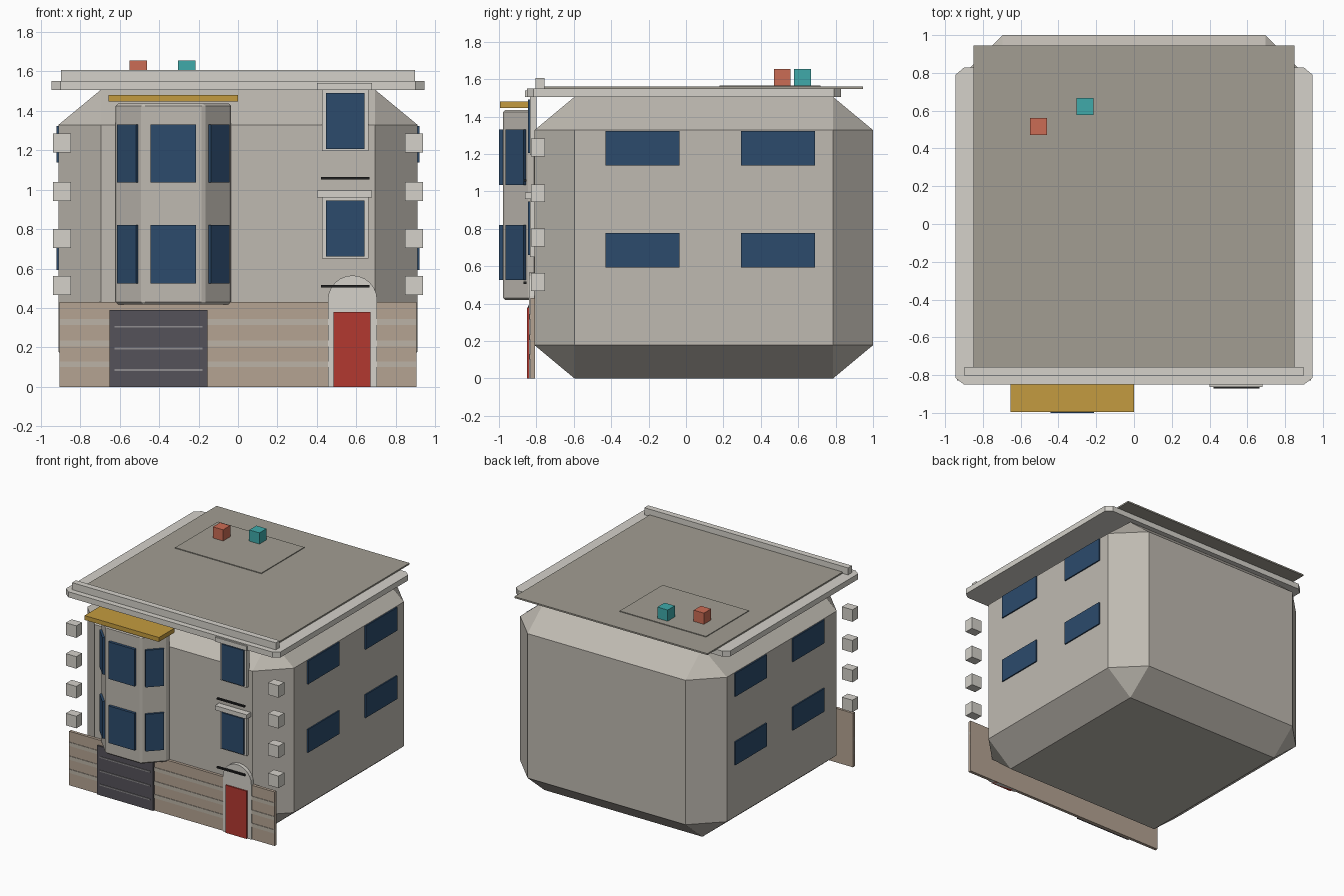
import bpy, bmesh, math

if "Cube" in bpy.data.objects:
    bpy.data.objects.remove(bpy.data.objects["Cube"])

def material(name, rgb):
    m = bpy.data.materials.new(name)
    m.diffuse_color = (*rgb, 1)
    m.use_nodes = True
    m.node_tree.nodes["Principled BSDF"].inputs["Base Color"].default_value = m.diffuse_color
    return m

STONE = material("stone", (0.52, 0.49, 0.44))
TRIM = material("trim", (0.66, 0.64, 0.59))
TAN = material("tan_stone", (0.46, 0.37, 0.29))
BAND = material("pale_band", (0.50, 0.45, 0.38))
GLASS = material("glass", (0.025, 0.07, 0.15))
GOLD = material("gold", (0.55, 0.33, 0.05))
RED = material("red_door", (0.45, 0.04, 0.03))
DARK = material("garage_grey", (0.09, 0.085, 0.10))
GREY = material("groove_grey", (0.28, 0.27, 0.28))
BLACK = material("iron", (0.015, 0.015, 0.015))
ROOF = material("roof", (0.36, 0.34, 0.29))
CORAL = material("coral", (0.60, 0.15, 0.09))
TEAL = material("teal", (0.05, 0.40, 0.40))

def finish(name, bm, mat):
    bmesh.ops.recalc_face_normals(bm, faces=bm.faces)
    me = bpy.data.meshes.new(name)
    bm.to_mesh(me)
    bm.free()
    me.materials.append(mat)
    ob = bpy.data.objects.new(name, me)
    bpy.context.collection.objects.link(ob)
    return ob

def box(name, x, y, z, mat, bevel=0):
    """Box from (min, max) ranges; bevel is a fraction of each side."""
    bm = bmesh.new()
    bmesh.ops.create_cube(bm, size=1)
    if bevel:
        bmesh.ops.bevel(bm, geom=bm.edges[:], offset=bevel, segments=1, affect='EDGES')
    for v in bm.verts:
        v.co = [(a + b) / 2 + c * (b - a) for (a, b), c in zip((x, y, z), v.co)]
    return finish(name, bm, mat)

def prism(name, pts, direction, mat):
    """Extrude a closed 3D outline along a direction."""
    bm = bmesh.new()
    f = bm.faces.new([bm.verts.new(p) for p in pts])
    r = bmesh.ops.extrude_face_region(bm, geom=[f])
    bmesh.ops.translate(bm, vec=direction,
                        verts=[g for g in r["geom"] if isinstance(g, bmesh.types.BMVert)])
    return finish(name, bm, mat)

# Main chamfered block
box("main_body", (-.91, .91), (-.81, 1.0), (0, 1.505), STONE, 0.118)

# Ground floor facade with pale bands
box("base_facade", (-.905, .905), (-.832, -.808), (0, .43), TAN)
for z in (.10, .205, .315):
    box("base_band", (-.905, .905), (-.836, -.812), (z, z + .03), BAND)

# Garage door
box("garage_door", (-.65, -.155), (-.845, -.812), (0, .39), DARK)
for z in (.085, .195, .305):
    box("garage_groove", (-.625, -.18), (-.85, -.84), (z - .005, z + .005), GREY)

# Arched entrance and door
arch = [(.455, -.84, 0), (.705, -.84, 0)]
arch += [(.58 + .125 * math.cos(math.pi * i / 12), -.84,
          .44 + .125 * math.sin(math.pi * i / 12)) for i in range(13)]
prism("entrance_surround", arch, (0, .03, 0), TRIM)
box("front_door", (.485, .67), (-.85, -.815), (0, .38), RED)

# Bay with angled sides
cx = -.3275
bay_pts = [(cx - .293, -.80, .418), (cx - .293, -.835, .418), (cx - .155, -.978, .418),
           (cx + .155, -.978, .418), (cx + .293, -.835, .418), (cx + .293, -.80, .418)]
bay = prism("bay", bay_pts, (0, 0, 1.017), STONE)
mod = bay.modifiers.new("bevel", 'BEVEL')
mod.width, mod.segments = .012, 1
box("bay_roof", (-.655, 0), (-.995, -.80), (1.445, 1.48), GOLD)
for z in (.525, 1.035):
    box("bay_front_window", (cx - .115, cx + .115), (-1.0, -.97), (z, z + .295), GLASS)
    for s in (-1, 1):
        w = box("bay_side_window", (-.068, .068), (-.012, .012), (0, .295), GLASS)
        w.location = (cx + s * .229, -.909, z)
        w.rotation_euler.z = s * math.atan2(.143, .138)

# Framed windows above the entrance, with lintels
for z0, z1 in ((.65, .96), (1.195, 1.505)):
    box("window_frame", (.425, .66), (-.835, -.80), (z0, z1), TRIM)
    box("entry_side_window", (.445, .64), (-.845, -.82), (z0 + .01, z1 - .015), GLASS)
    box("window_lintel", (.40, .68), (-.862, -.80), (z1, z1 + .035), TRIM)
for z in (.505, 1.052):
    box("balcony_rail", (.42, .665), (-.87, -.853), (z, z + .012), BLACK)

# Side windows and corner blocks on both sides
for s in (-1, 1):
    for z in (.593, 1.138):
        for y in (-.43, .295):
            box("side_window", sorted((s * .90, s * .92)), (y, y + .395), (z, z + .185), GLASS)
    for z in (.515, .753, .99, 1.235):
        box("corner_block", sorted((s * .845, s * .937)), (-.828, -.755),
            (z - .048, z + .048), TRIM)

# Cornice with clipped corners
corner = [(.945, -.815), (.945, .79), (.90, .828), (-.90, .828),
          (-.945, .79), (-.945, -.815), (-.90, -.85), (.90, -.85)]
prism("cornice", [(x, y, 1.505) for x, y in corner], (0, 0, .044), TRIM)

# Roof, parapet, roof pad and roof units
box("roof_slab", (-.85, .85), (-.80, .945), (1.548, 1.56), ROOF)
box("parapet", (-.897, .897), (-.805, -.757), (1.549, 1.605), TRIM)
box("roof_pad", (-.68, .08), (.18, .72), (1.558, 1.566), ROOF)
for name, x, y, mat in (("coral_roof_unit", -.505, .515, CORAL), ("teal_roof_unit", -.26, .622, TEAL)):
    box(name, (x - .045, x + .045), (y - .045, y + .045), (1.564, 1.655), mat)
